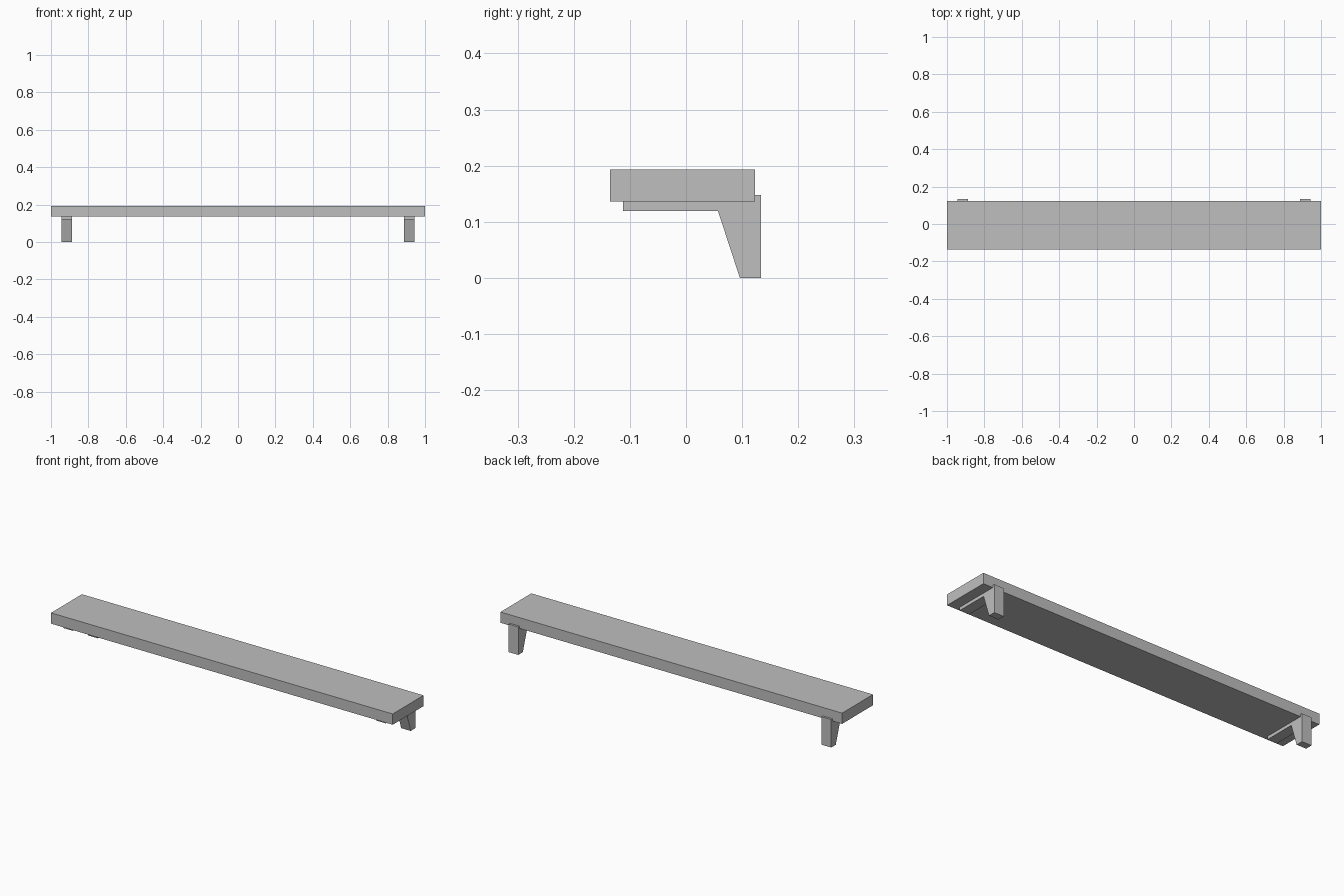
import bpy
import bmesh

cube = bpy.data.objects.get("Cube")
if cube:
    bpy.data.objects.remove(cube, do_unlink=True)

grey = bpy.data.materials.new("plain_grey")
grey.use_nodes = True
colour = (0.52, 0.52, 0.52, 1)
grey.diffuse_color = colour
grey.node_tree.nodes["Principled BSDF"].inputs["Base Color"].default_value = colour


def extrude_profile(name, profile, x_min, x_max):
    """Extrude a closed (y, z) profile along x into a solid."""
    bm = bmesh.new()
    face = bm.faces.new([bm.verts.new((x_min, y, z)) for y, z in profile])
    result = bmesh.ops.extrude_face_region(bm, geom=[face])
    moved = [v for v in result["geom"] if isinstance(v, bmesh.types.BMVert)]
    bmesh.ops.translate(bm, verts=moved, vec=(x_max - x_min, 0, 0))
    bmesh.ops.recalc_face_normals(bm, faces=bm.faces)
    mesh = bpy.data.meshes.new(name)
    bm.to_mesh(mesh)
    bm.free()
    mesh.materials.append(grey)
    obj = bpy.data.objects.new(name, mesh)
    bpy.context.collection.objects.link(obj)
    return obj


# Shelf board
board = [(-0.135, 0.136), (0.123, 0.136), (0.123, 0.193), (-0.135, 0.193)]
extrude_profile("shelf_board", board, -1, 1)

# Brackets: thin arm under the board, tapered leg at the back
bracket = [(-0.112, 0.119), (0.057, 0.119), (0.096, 0), (0.134, 0),
           (0.134, 0.148), (-0.112, 0.148)]
for name, centre in (("left_bracket", 0.916), ("right_bracket", -0.916)):
    extrude_profile(name, bracket, centre - 0.028, centre + 0.028)
